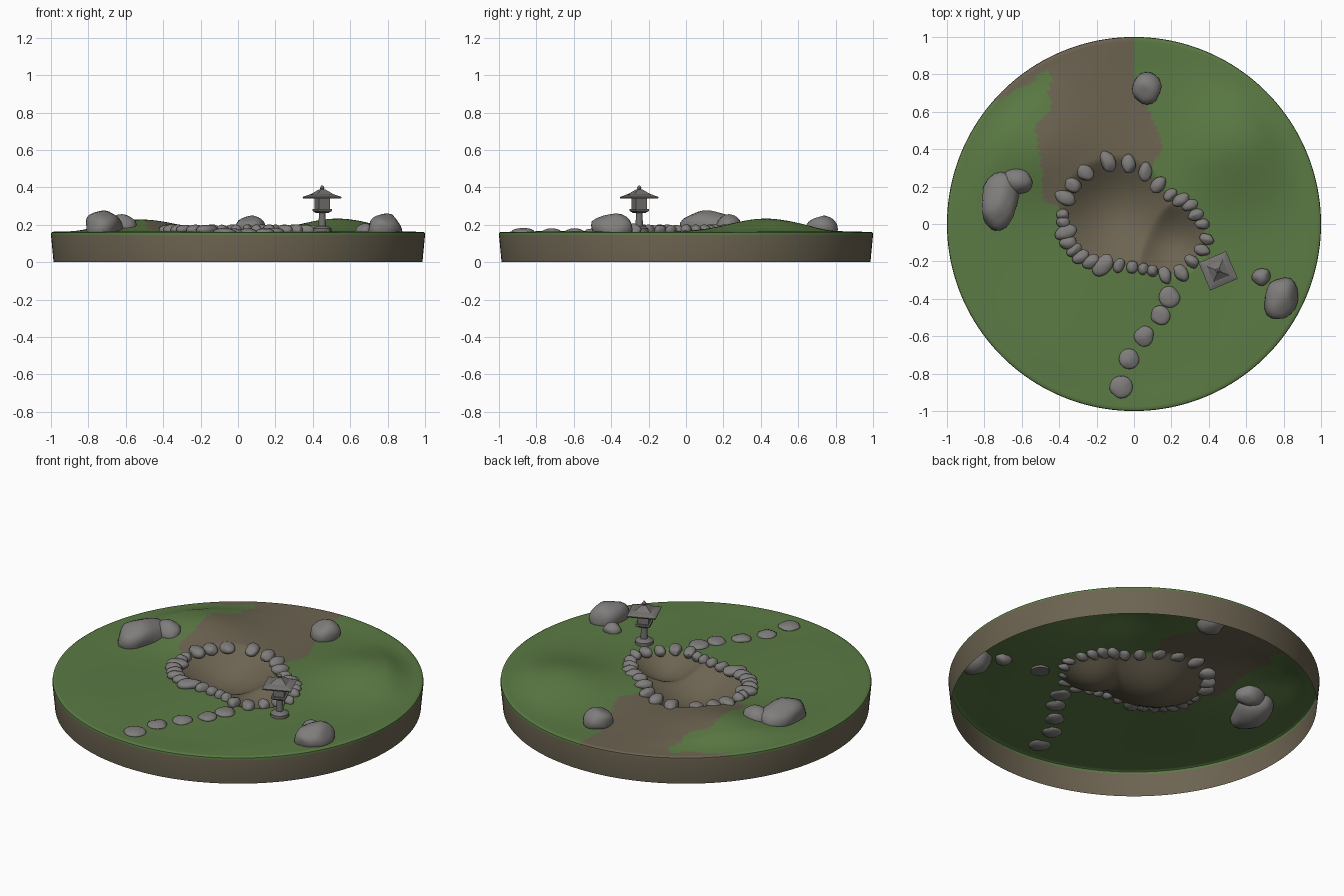
import bpy, bmesh, math, random
from mathutils import Vector, Matrix

if "Cube" in bpy.data.objects:
    bpy.data.objects.remove(bpy.data.objects["Cube"])

random.seed(4)


def material(name, col):
    m = bpy.data.materials.new(name)
    m.diffuse_color = (*col, 1)
    m.use_nodes = True
    m.node_tree.nodes["Principled BSDF"].inputs["Base Color"].default_value = m.diffuse_color
    return m


GRASS = material("grass green", (0.105, 0.195, 0.058))
DIRT = material("earth brown", (0.150, 0.126, 0.082))
STONE = material("stone grey", (0.215, 0.208, 0.200))
CARVED = material("lantern grey", (0.175, 0.170, 0.162))

# Pond edging stones: x, y, long half size
EDGE = [(-.37, .14, .06), (-.33, .21, .055), (-.27, .28, .06), (-.14, .335, .06),
        (-.03, .32, .055), (.06, .28, .052), (.13, .21, .052), (.195, .155, .04),
        (.25, .13, .05), (.3, .1, .045), (.33, .05, .045), (.365, 0, .04),
        (.39, -.08, .04), (.365, -.14, .045), (.31, -.2, .045), (.25, -.26, .052),
        (.165, -.275, .05), (.1, -.25, .032), (.05, -.24, .032), (-.01, -.23, .036),
        (-.08, -.222, .04), (-.165, -.22, .068), (-.23, -.2, .05), (-.285, -.175, .048),
        (-.32, -.14, .045), (-.35, -.1, .05), (-.365, -.045, .06), (-.38, .01, .036),
        (-.38, .05, .034)]
POND = [(p[0], p[1]) for p in EDGE]
# Bare earth patch running from the pond to the back rim
PATH = [(-.8, .67), (-.73, .655), (-.63, .72), (-.55, .75), (-.47, .83), (-.44, .79),
        (-.46, .7), (-.44, .62), (-.53, .52), (-.51, .4), (-.49, .28), (-.49, .13), (-.38, .08),
        (-.2, 0), (0, .1), (.1, .3), (.15, .42), (.13, .5), (.09, .58), (.07, .66), (.03, .73),
        (.0, .82), (.01, .92), (.0, 1.1), (-.8, 1.1)]


def inside(x, y, poly):
    hit = False
    for (ax, ay), (bx, by) in zip(poly, poly[1:] + poly[:1]):
        if (ay > y) != (by > y) and x < (bx - ax) * (y - ay) / (by - ay) + ax:
            hit = not hit
    return hit


def bump(x, y, cx, cy, sx, sy):
    return math.exp(-((x - cx) / sx) ** 2 - ((y - cy) / sy) ** 2)


def bowl(x, y, cx, cy, r, depth):
    t = math.hypot(x - cx, y - cy) / r
    return depth * (1 - t * t) ** 1.3 if t < 1 else 0


def ground(x, y):
    r = math.hypot(x, y)
    fade = min(1, max(0, (1 - r) / .2))
    fade = fade * fade * (3 - 2 * fade)
    z = .163 + fade * (.07 * bump(x, y, .53, .42, .27, .27) + .065 * bump(x, y, -.52, .4, .28, .25)
                       + .006 * math.sin(5 * x + 1) * math.cos(4 * y))
    a = bowl(x, y, -.1, .06, .3, .115)
    b = bowl(x, y, .19, -.09, .2, .085)
    return z - math.sqrt(math.sqrt(a ** 4 + b ** 4))


def finish(bm, name, mats, angle=40):
    me = bpy.data.meshes.new(name)
    bm.to_mesh(me)
    bm.free()
    for m in mats:
        me.materials.append(m)
    ob = bpy.data.objects.new(name, me)
    bpy.context.collection.objects.link(ob)
    bpy.ops.object.select_all(action='DESELECT')
    ob.select_set(True)
    bpy.context.view_layer.objects.active = ob
    bpy.ops.object.shade_smooth_by_angle(angle=math.radians(angle))
    return ob


# Ground: polar sheet, rounded rim and open-bottomed skirt
def build_ground():
    n, rings = 160, 70
    bm = bmesh.new()
    centre = bm.verts.new((0, 0, ground(0, 0)))
    rows = [(.99 * i / rings, None) for i in range(1, rings + 1)]
    rows += [(.998, .158), (1, .146), (.986, 0)]
    prev = None
    for k, (r, z) in enumerate(rows):
        row = []
        for j in range(n):
            a = 2 * math.pi * j / n
            x, y = r * math.cos(a), r * math.sin(a)
            row.append(bm.verts.new((x, y, ground(x, y) if z is None else z)))
        for j in range(n):
            j2 = (j + 1) % n
            if prev is None:
                f = bm.faces.new((centre, row[j], row[j2]))
            else:
                f = bm.faces.new((prev[j], row[j], row[j2], prev[j2]))
            c = f.calc_center_median()
            skirt = k == len(rows) - 1
            f.material_index = int(skirt or inside(c.x, c.y, POND) or inside(c.x, c.y, PATH))
        prev = row
    finish(bm, "ground", [GRASS, DIRT])


# Rock: sphere chopped by random planes, then scaled
def rock(name, x, y, z, size, turn=0, cuts=14, sub=3):
    planes = []
    for _ in range(cuts):
        v = Vector((random.gauss(0, 1), random.gauss(0, 1), random.gauss(0, 1))).normalized()
        planes.append((v, random.uniform(.78, .93)))
    bm = bmesh.new()
    bmesh.ops.create_icosphere(bm, subdivisions=sub, radius=1)
    for v in bm.verts:
        d = v.co.normalized()
        r = 1
        for nrm, dist in planes:
            c = nrm.dot(d)
            if c > .1:
                r = min(r, dist / c)
        v.co = d * r * 1.05
    bmesh.ops.smooth_vert(bm, verts=bm.verts, factor=.4, use_axis_x=True, use_axis_y=True, use_axis_z=True)
    bm.transform(Matrix.Translation((x, y, z)) @ Matrix.Rotation(math.radians(turn), 4, 'Z')
                 @ Matrix.Diagonal((*size, 1)))
    finish(bm, name, [STONE], 50)


build_ground()

# Pond edging, long axis pointing to the pond centre
for i, (x, y, s) in enumerate(EDGE):
    turn = math.degrees(math.atan2(y - .03, x)) + random.uniform(-12, 12)
    rock(f"pond_stone_{i + 1}", x, y, .172, (s, max(.03, s * .68), .03), turn, 10)

# Stepping stones
for i, (x, y, s) in enumerate([(.19, -.39, .056), (.14, -.49, .053), (.055, -.6, .054),
                               (-.025, -.72, .054), (-.07, -.87, .061)]):
    rock(f"stepping_stone_{i + 1}", x, y, ground(x, y) + .002, (s, s, .02), 30 * i, 10)

# Boulders
rock("left_boulder", -.715, .125, .185, (.11, .16, .1), -14)
rock("left_small_boulder", -.62, .23, .19, (.085, .065, .065), -10)
rock("back_boulder", .065, .725, .175, (.085, .085, .075), 20)
rock("right_boulder", .785, -.4, .175, (.09, .122, .09), -12)
rock("right_small_boulder", .682, -.283, .165, (.055, .046, .042), 30)


# Stone lantern: stacked frustums, each (sides, bottom, top radius, z0, z1)
def frustum(bm, sides, r0, r1, z0, z1):
    k = math.sqrt(2) if sides == 4 else 1
    turn = math.radians(45 + 23) if sides == 4 else 0
    m = Matrix.Translation((.45, -.25, (z0 + z1) / 2)) @ Matrix.Rotation(turn, 4, 'Z')
    bmesh.ops.create_cone(bm, cap_ends=True, segments=sides, radius1=r0 * k, radius2=r1 * k,
                          depth=z1 - z0, matrix=m)


PARTS = {
    "lantern_base": [(16, .05, .05, .15, .18), (16, .05, .03, .18, .194)],
    "lantern_shaft": [(16, .02, .017, .19, .268)],
    "lantern_platform": [(4, .025, .04, .263, .275), (4, .04, .04, .275, .286)],
    "lantern_light_box": [(4, .031, .031, .286, .345)],
    "lantern_roof": [(4, .077, .08, .341, .349), (4, .08, .046, .349, .364),
                     (4, .046, .012, .364, .39)],
    "lantern_finial": [(12, .008, .012, .386, .398), (12, .012, .004, .398, .411)],
}
for name, stack in PARTS.items():
    bm = bmesh.new()
    for part in stack:
        frustum(bm, *part)
    finish(bm, name, [CARVED], 30)
